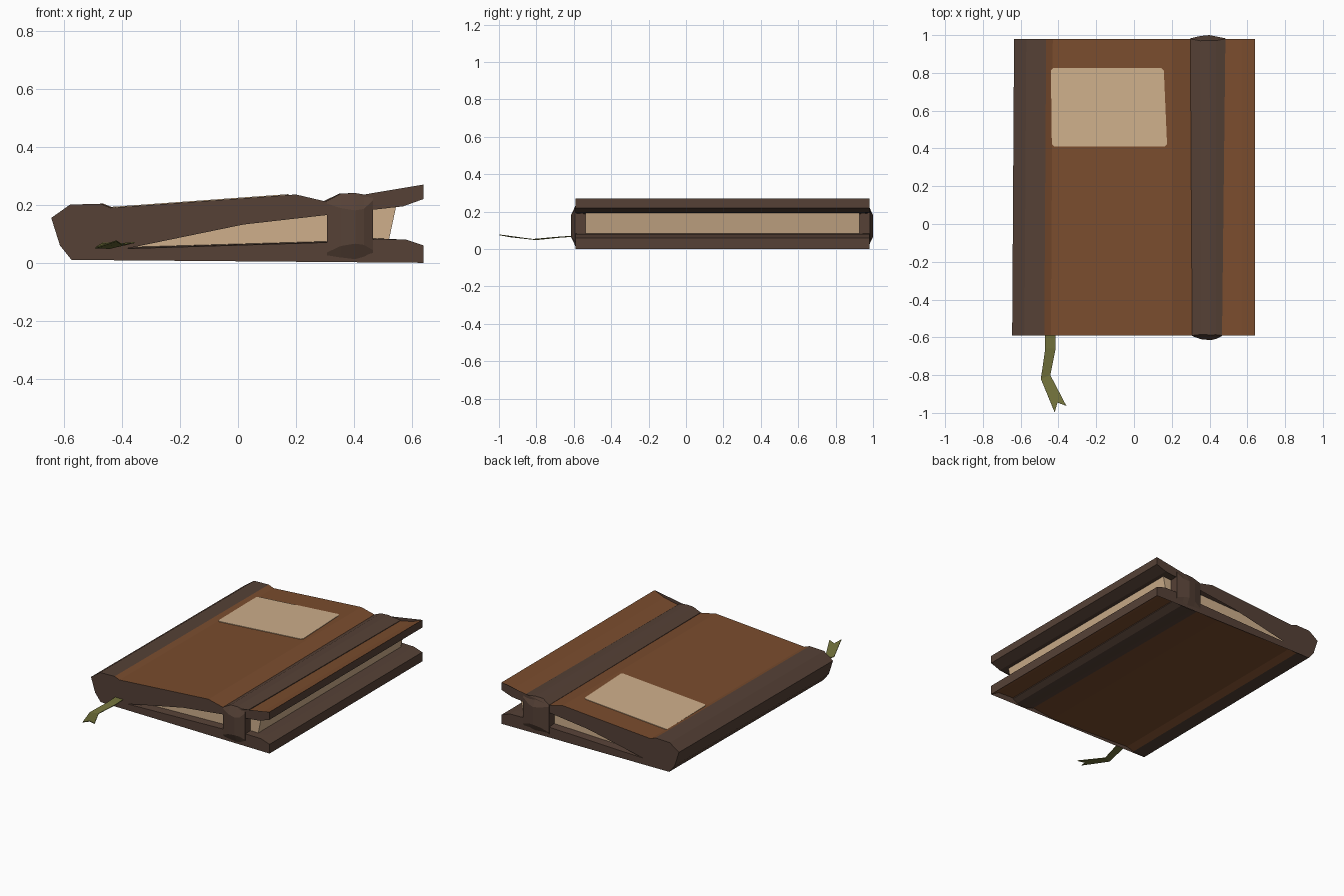
import bpy, bmesh

if "Cube" in bpy.data.objects:
    bpy.data.objects.remove(bpy.data.objects["Cube"])


def material(name, rgb):
    m = bpy.data.materials.new(name)
    m.diffuse_color = (*rgb, 1)
    m.use_nodes = True
    m.node_tree.nodes["Principled BSDF"].inputs["Base Color"].default_value = m.diffuse_color
    return m


LEATHER = material("brown_leather", (0.195, 0.073, 0.027))
DARK = material("dark_leather", (0.092, 0.053, 0.037))
PAPER = material("cream_paper", (0.62, 0.43, 0.26))
OLIVE = material("olive_ribbon", (0.17, 0.17, 0.045))


def finish(name, bm, mats):
    bmesh.ops.recalc_face_normals(bm, faces=bm.faces)
    me = bpy.data.meshes.new(name)
    bm.to_mesh(me)
    bm.free()
    for m in mats:
        me.materials.append(m)
    ob = bpy.data.objects.new(name, me)
    bpy.context.collection.objects.link(ob)
    return ob


def loft(name, rings, mats, rule=lambda i: 0, cap=0):
    """Skin closed rings of equal length; rule(i) colours the strip after point i."""
    bm = bmesh.new()
    vs = [[bm.verts.new(p) for p in r] for r in rings]
    n = len(vs[0])
    for a, b in zip(vs, vs[1:]):
        for i in range(n):
            j = (i + 1) % n
            bm.faces.new((a[i], a[j], b[j], b[i])).material_index = rule(i)
    caps = [bm.faces.new(r) for r in (vs[0], vs[-1])]
    for f in caps:
        f.material_index = cap
    bmesh.ops.triangulate(bm, faces=caps)
    return finish(name, bm, mats)


# Cover: C-shaped section, cavity tightens around the pages just inside each end
Y0, Y1, P0, P1 = -0.59, 0.98, -0.535, 0.925
outer = [(0.64, 0.27), (0.57, 0.24), (0.48, 0.222), (0.31, 0.21), (0.20, 0.236),
         (-0.44, 0.19), (-0.475, 0.204), (-0.58, 0.201), (-0.645, 0.155),
         (-0.615, 0.06), (-0.575, 0.01), (-0.49, 0.018), (-0.44, 0.034),
         (0.15, 0.01), (0.30, 0.03), (0.47, 0.04), (0.58, 0.035), (0.64, 0.0)]
lip_low = [(0.64, 0.06), (0.58, 0.08)]
lip_high = [(0.57, 0.195), (0.64, 0.22)]
mouth = [(0.48, 0.082), (0.30, 0.07), (-0.575, 0.043), (-0.575, 0.163), (0.30, 0.19), (0.48, 0.192)]
snug = [(0.48, 0.084), (0.30, 0.074), (-0.525, 0.05), (-0.525, 0.148), (0.30, 0.174), (0.48, 0.188)]


def cover_ring(inner, y):
    pts = outer + lip_low + inner + lip_high
    shift = 0.01 * (y - Y0) / (Y1 - Y0)          # spine leans in slightly at the back
    return [(x + (shift if x < -0.4 else 0), y, z) for x, z in pts]


loft("cover", [cover_ring(mouth, Y0), cover_ring(snug, P0),
               cover_ring(snug, P1), cover_ring(mouth, Y1)],
     [LEATHER, DARK], rule=lambda i: 0 if i < 6 or 11 <= i < 17 else 1, cap=1)

# Page block with a slanted fore edge
pages = [(-0.53, 0.048), (0.30, 0.072), (0.48, 0.082), (0.522, 0.082),
         (0.546, 0.194), (0.48, 0.19), (0.30, 0.176), (-0.53, 0.15)]
loft("pages", [[(x, y, z) for x, z in pages] for y in (P0 - 0.003, P1 + 0.003)], [PAPER])

# Strap: bulging band around both covers
def strap_ring(x_front, x_back, y0, y1, z0, z1, c, h):
    yz = [(y0, z0 + h), (y0, z1 - h), (y0 + c, z1), (y1 - c, z1),
          (y1, z1 - h), (y1, z0 + h), (y1 - c, z0), (y0 + c, z0)]
    return [(x_front + (x_back - x_front) * (y - y0) / (y1 - y0), y, z) for y, z in yz]


loft("strap", [strap_ring(0.308, 0.298, -0.593, 0.983, 0.026, 0.214, 0.003, 0.01),
               strap_ring(0.355, 0.35, -0.61, 0.995, 0.008, 0.239, 0.025, 0.05),
               strap_ring(0.405, 0.40, -0.615, 1.0, 0.006, 0.241, 0.028, 0.06),
               strap_ring(0.435, 0.435, -0.608, 0.993, 0.012, 0.236, 0.022, 0.05),
               strap_ring(0.466, 0.484, -0.593, 0.983, 0.034, 0.226, 0.003, 0.01)], [DARK])

# Label: thin plate with clipped corners lying on the sloped front cover
def cover_z(x):
    return 0.19 + (x + 0.44) * 0.046 / 0.64


c = 0.012
label = [(-0.435 + c, 0.41), (0.175 - c, 0.41), (0.175, 0.41 + c), (0.158, 0.825 - c),
         (0.158 - c, 0.825), (-0.44 + c, 0.825), (-0.44, 0.825 - c), (-0.435, 0.41 + c)]
loft("label", [[(x, y, cover_z(x) + d) for x, y in label] for d in (-0.003, 0.003)], [PAPER])

# Ribbon bookmark with a forked end
bm = bmesh.new()
rows = [((-0.47, -0.52, 0.072), (-0.415, -0.52, 0.072)),
        ((-0.47, -0.66, 0.066), (-0.415, -0.66, 0.064)),
        ((-0.493, -0.82, 0.052), (-0.443, -0.80, 0.05)),
        ((-0.42, -0.997, 0.076), (-0.358, -0.963, 0.07))]
v = [[bm.verts.new(p) for p in r] for r in rows]
for a, b in zip(v[:2], v[1:3]):
    bm.faces.new((a[0], b[0], b[1], a[1]))
notch = bm.verts.new((-0.405, -0.945, 0.066))
bm.faces.new((v[2][0], v[3][0], notch))
bm.faces.new((v[2][0], notch, v[2][1]))
bm.faces.new((v[2][1], notch, v[3][1]))
ribbon = finish("ribbon_bookmark", bm, [OLIVE])
solid = ribbon.modifiers.new("thickness", "SOLIDIFY")
solid.thickness = 0.004
solid.offset = 0
